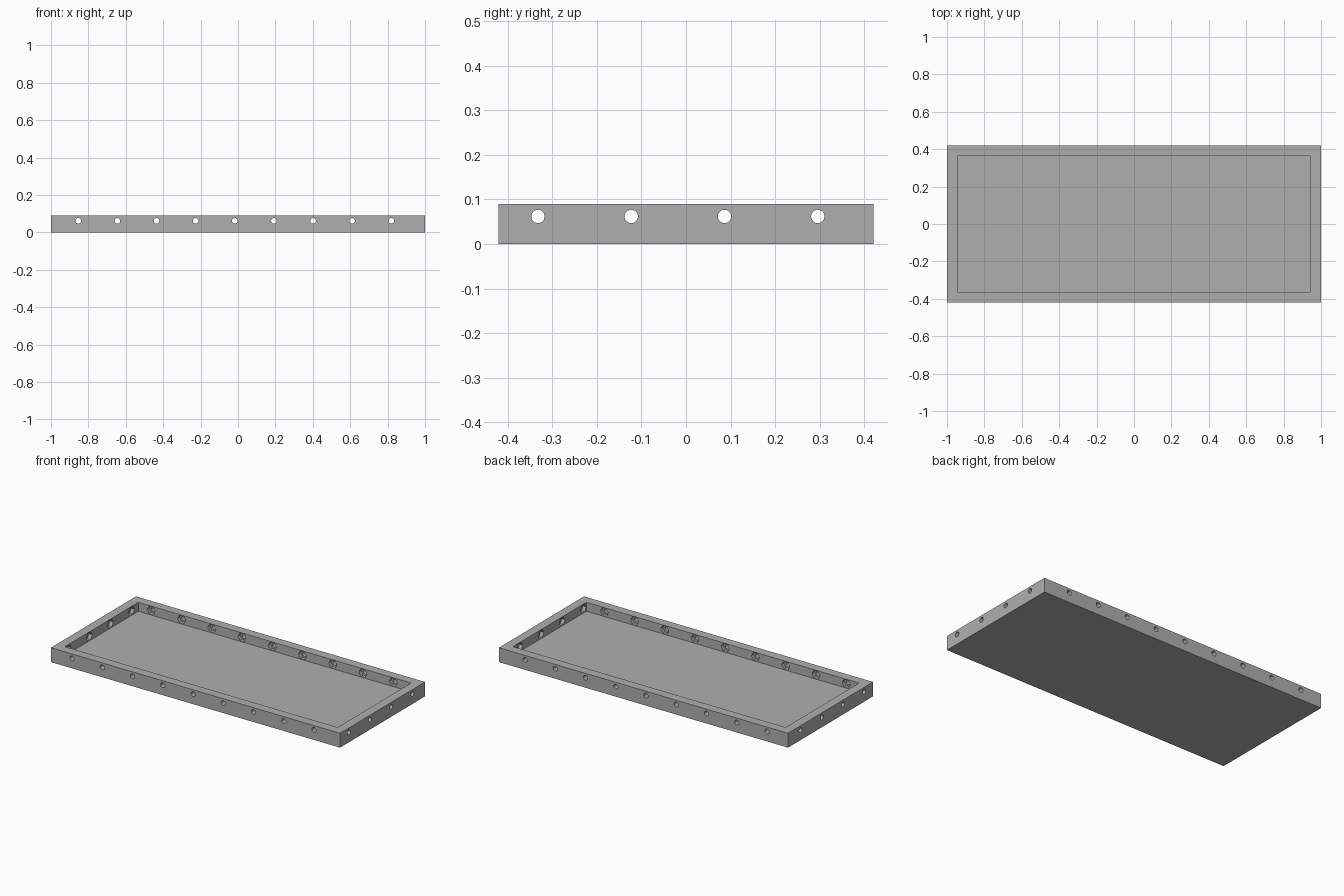
import bpy, bmesh, math
from mathutils import Matrix, Vector

if "Cube" in bpy.data.objects:
    bpy.data.objects.remove(bpy.data.objects["Cube"])

HX, HY, H = 1.0, 0.42, 0.09      # outer half sizes and height
WALL, FLOOR = 0.057, 0.034
HOLE_Z, HOLE_R = 0.062, 0.015
NUT_R, NUT_DEPTH = 0.028, 0.022

grey = bpy.data.materials.new("mid grey")
grey.diffuse_color = (0.43, 0.43, 0.43, 1)
grey.use_nodes = True
grey.node_tree.nodes["Principled BSDF"].inputs["Base Color"].default_value = grey.diffuse_color


def make_object(name, bm):
    bmesh.ops.recalc_face_normals(bm, faces=bm.faces)
    mesh = bpy.data.meshes.new(name)
    bm.to_mesh(mesh)
    bm.free()
    mesh.materials.append(grey)
    ob = bpy.data.objects.new(name, mesh)
    bpy.context.collection.objects.link(ob)
    return ob


def box(name, hx, hy, z0, z1):
    bm = bmesh.new()
    bmesh.ops.create_cube(bm, size=1, matrix=Matrix.Translation((0, 0, (z0 + z1) / 2))
                          @ Matrix.Diagonal((2 * hx, 2 * hy, z1 - z0, 1)))
    return make_object(name, bm)


def wall_prisms(name, sides, radius, start, end):
    """Prisms through every wall; start and end are measured outward from the inner face."""
    bm = bmesh.new()
    spots = []
    for s in (-1, 1):
        for i in range(9):
            spots.append((Vector((-0.854 + 0.2092 * i, s * (HY - WALL), HOLE_Z)), Vector((0, s, 0))))
        for i in range(4):
            spots.append((Vector((s * (HX - WALL), -0.332 + 0.2092 * i, HOLE_Z)), Vector((s, 0, 0))))
    for pos, out in spots:
        # local x runs along the wall, local z points outward
        along = Vector((0, 0, 1)).cross(out)
        turn = Matrix((along, out.cross(along), out)).transposed().to_4x4()
        bmesh.ops.create_cone(bm, cap_ends=True, segments=sides, radius1=radius, radius2=radius,
                              depth=end - start,
                              matrix=Matrix.Translation(pos + out * (start + end) / 2) @ turn
                              @ Matrix.Rotation(math.pi / 2, 4, 'Z')
                              @ Matrix.Rotation(math.pi / 2, 4, 'Z'))
    # put hexagon corners along the wall so its flats lie level
    if sides == 6:
        top = max(v.co.z for v in bm.verts) - HOLE_Z
        if top > radius * 0.95:
            for (pos, out), k in zip(spots, range(len(spots))):
                vs = [v for v in bm.verts if (v.co - pos).length < 0.06]
                bmesh.ops.rotate(bm, verts=vs, cent=pos, matrix=Matrix.Rotation(math.pi / 6, 3, out))
    return make_object(name, bm)


# shallow tray body
tray = box("tray", HX, HY, 0, H)

# cavity, round screw holes and hexagonal nut pockets on the inner faces
cutters = [
    box("cavity_cutter", HX - WALL, HY - WALL, FLOOR, H + 0.05),
    wall_prisms("nut_pocket_cutter", 6, NUT_R, -0.01, NUT_DEPTH),
    wall_prisms("screw_hole_cutter", 24, HOLE_R, -0.015, WALL + 0.02),
]
bpy.context.view_layer.objects.active = tray
tray.select_set(True)
for c in cutters:
    mod = tray.modifiers.new(c.name, 'BOOLEAN')
    mod.operation = 'DIFFERENCE'
    mod.solver = 'EXACT'
    mod.object = c
    bpy.ops.object.modifier_apply(modifier=mod.name)
for c in cutters:
    bpy.data.objects.remove(c)

bpy.ops.object.shade_smooth_by_angle(angle=math.radians(30))
